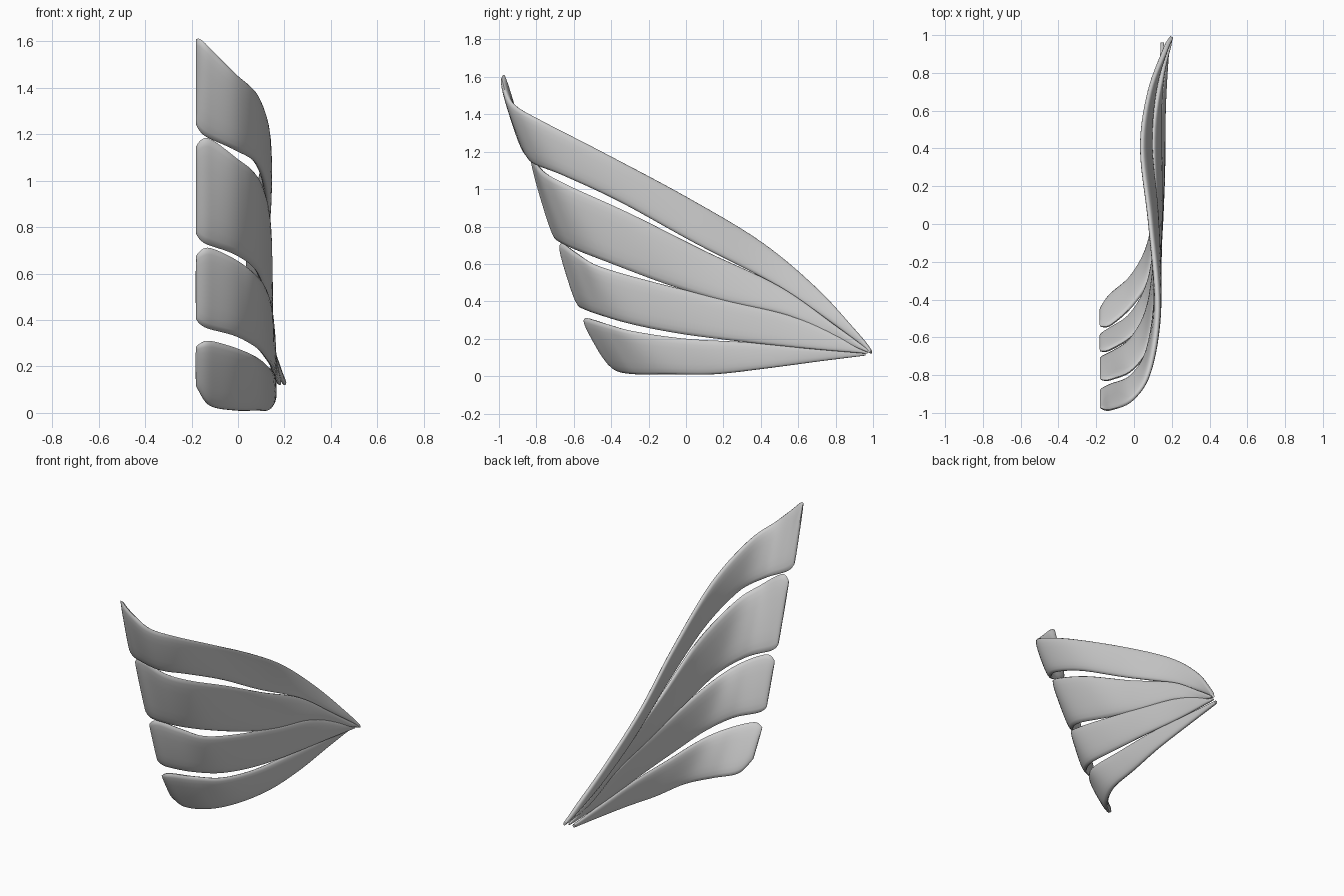
import bpy
import bmesh
from math import sin, cos, tau, copysign
from mathutils import Vector

cube = bpy.data.objects.get("Cube")
if cube:
    bpy.data.objects.remove(cube, do_unlink=True)

# One plain material
grey = bpy.data.materials.new("plain grey")
grey.use_nodes = True
colour = (.6, .6, .6, 1)
grey.diffuse_color = colour
grey.node_tree.nodes["Principled BSDF"].inputs["Base Color"].default_value = colour

STEPS = 7      # rings per span
SIDES = 20     # points per ring
CURL = (-.18, -.12, -.01, .08, .125)   # sideways curl shared by every tip


def spline(points):
    """Catmull-Rom samples through the points."""
    padded = [2 * points[0] - points[1], *points, 2 * points[-1] - points[-2]]
    samples = []
    for a, b, c, d in zip(padded, padded[1:], padded[2:], padded[3:]):
        for i in range(STEPS):
            t = i / STEPS
            samples.append(b + (c - a) * t / 2 + (2 * a - 5 * b + 4 * c - d) * t**2 / 2
                           + (3 * b - a - 3 * c + d) * t**3 / 2)
    return samples + [points[-1]]


def soften(value, power):
    return copysign(abs(value) ** power, value)


def feather(name, upper, lower, upper_root, lower_root):
    """Loft a rounded blade between two edges, tip first; edges hold (y, z), roots hold x."""
    top = spline([Vector((x, *p)) for x, p in zip(CURL + upper_root, upper)])
    low = spline([Vector((x, *p)) for x, p in zip(CURL + lower_root, lower)])
    mesh = bmesh.new()
    rings = []
    last = len(top) - 1
    for i, (a, b) in enumerate(zip(top, low)):
        before, after = max(i - 1, 0), min(i + 1, last)
        along = top[after] + low[after] - top[before] - low[before]
        across = (a - b) / 2
        normal = across.cross(along).normalized()
        # Round the tip and thin the blade towards the root
        tip = min(1, (i + .3) / STEPS)
        round_off = (1 - (1 - tip) ** 2) ** .5
        thick = .022 * round_off * (1 - .55 * (i / last) ** 3)
        thick = min(thick, across.length * .9)
        across = across * (.8 + .2 * round_off)
        ring = []
        for k in range(SIDES):
            angle = tau * k / SIDES
            ring.append(mesh.verts.new((a + b) / 2 + across * soften(cos(angle), .75)
                                       + normal * thick * soften(sin(angle), .75)))
        rings.append(ring)
    for r, s in zip(rings, rings[1:]):
        for k in range(SIDES):
            n = (k + 1) % SIDES
            mesh.faces.new((r[k], r[n], s[n], s[k]))
    mesh.faces.new(rings[0])
    mesh.faces.new(rings[-1])
    bmesh.ops.recalc_face_normals(mesh, faces=mesh.faces)
    data = bpy.data.meshes.new(name)
    mesh.to_mesh(data)
    mesh.free()
    data.materials.append(grey)
    obj = bpy.data.objects.new(name, data)
    bpy.context.collection.objects.link(obj)
    bpy.ops.object.select_all(action="DESELECT")
    obj.select_set(True)
    bpy.context.view_layer.objects.active = obj
    bpy.ops.object.shade_smooth_by_angle(angle=1)


# Four feathers fanning out from a shared root
feather("top_feather",
        [(-.98, 1.64), (-.98, 1.57), (-.93, 1.46), (-.78, 1.37), (-.45, 1.2),
         (0, .96), (.4, .72), (.7, .47), (.92, .23), (.99, .14)],
        [(-.87, 1.21), (-.85, 1.18), (-.8, 1.13), (-.65, 1.07), (-.35, .93),
         (.05, .71), (.42, .52), (.7, .34), (.92, .18), (.99, .12)],
        (.085, .04, .08, .165, .2), (.12, .09, .11, .165, .2))
feather("upper_middle_feather",
        [(-.83, 1.18), (-.82, 1.18), (-.77, 1.1), (-.63, 1.02), (-.3, .87),
         (.1, .67), (.5, .48), (.8, .27), (.99, .13)],
        [(-.7, .74), (-.68, .72), (-.6, .68), (-.42, .61), (-.1, .49),
         (.2, .4), (.55, .32), (.8, .2), (.99, .12)],
        (.11, .1, .15, .2), (.14, .14, .15, .2))
feather("lower_middle_feather",
        [(-.68, .7), (-.66, .71), (-.59, .66), (-.47, .59), (-.2, .51),
         (.2, .41), (.6, .31), (.97, .13)],
        [(-.58, .38), (-.55, .36), (-.47, .33), (-.3, .28), (-.05, .23),
         (.25, .19), (.62, .15), (.97, .12)],
        (.14, .14, .18), (.15, .16, .18))
feather("bottom_feather",
        [(-.55, .3), (-.53, .31), (-.43, .28), (-.28, .24), (0, .2),
         (.35, .18), (.7, .15), (.96, .13)],
        [(-.44, .1), (-.37, .03), (-.27, .01), (-.1, .01), (.15, .01),
         (.42, .04), (.72, .08), (.96, .11)],
        (.145, .15, .15), (.15, .15, .15))
